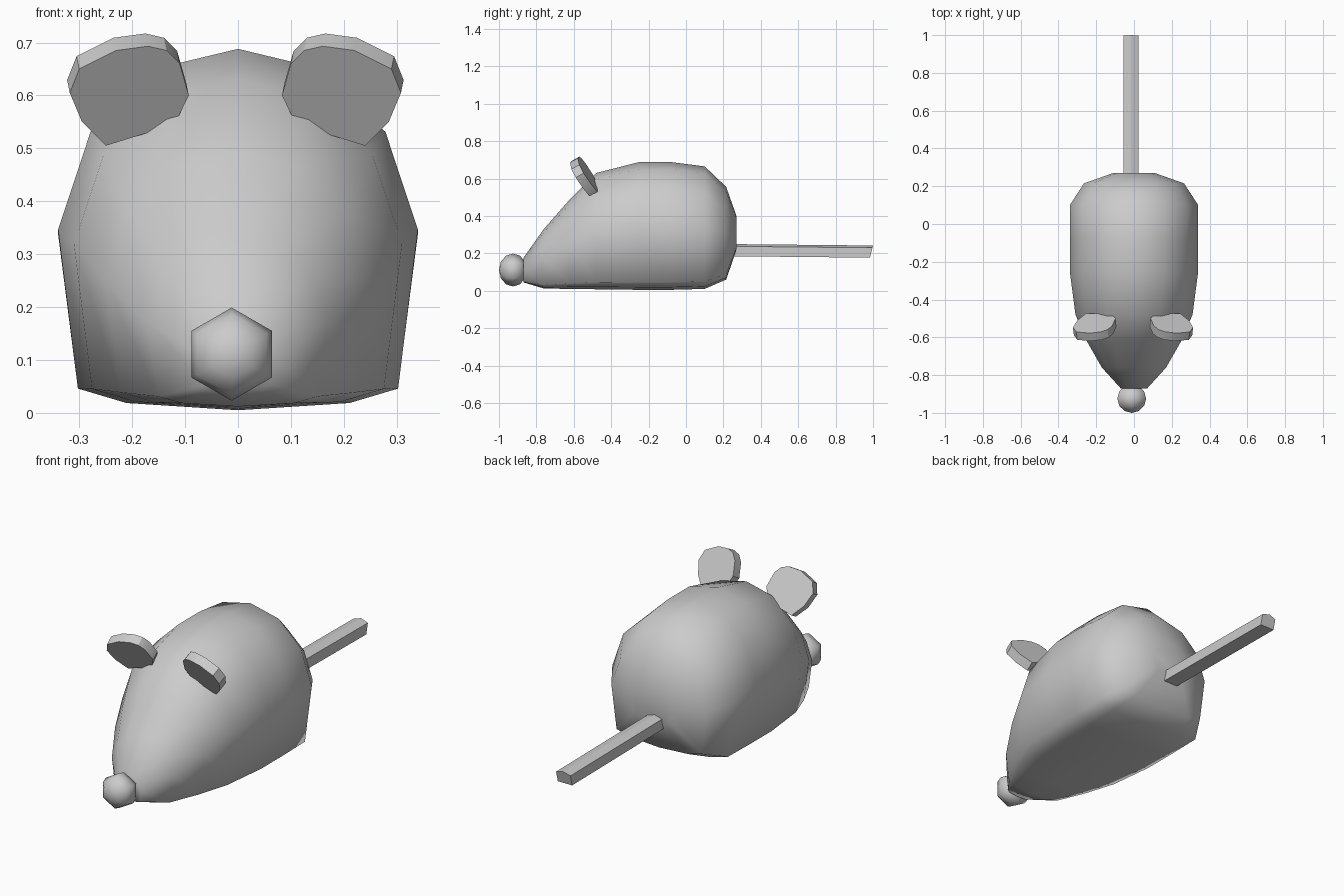
import bpy
import bmesh
import math
from mathutils import Vector

if "Cube" in bpy.data.objects:
    bpy.data.objects.remove(bpy.data.objects["Cube"])

grey = bpy.data.materials.new("soft grey")
grey.use_nodes = True
grey.diffuse_color = (0.6, 0.6, 0.6, 1)
grey.node_tree.nodes["Principled BSDF"].inputs["Base Color"].default_value = (0.6, 0.6, 0.6, 1)


def finish(name, bm, angle):
    bmesh.ops.recalc_face_normals(bm, faces=bm.faces)
    mesh = bpy.data.meshes.new(name)
    bm.to_mesh(mesh)
    bm.free()
    mesh.materials.append(grey)
    obj = bpy.data.objects.new(name, mesh)
    bpy.context.collection.objects.link(obj)
    bpy.ops.object.select_all(action="DESELECT")
    obj.select_set(True)
    bpy.context.view_layer.objects.active = obj
    bpy.ops.object.shade_smooth_by_angle(angle=math.radians(angle))
    return obj


def loft(name, rings, angle):
    """Skin a list of equal-length point rings and cap both ends."""
    bm = bmesh.new()
    loops = [[bm.verts.new(p) for p in ring] for ring in rings]
    count = len(loops[0])
    for a, b in zip(loops, loops[1:]):
        for i in range(count):
            j = (i + 1) % count
            bm.faces.new((a[i], a[j], b[j], b[i]))
    bm.faces.new(loops[0])
    bm.faces.new(loops[-1])
    return finish(name, bm, angle)


# Body: one half-section, mirrored and scaled along the length
half = [(0, 1), (0.46, 0.945), (0.82, 0.77), (1, 0.5), (0.89, 0.06), (0.62, 0.02), (0, 0)]
section = half + [(-x, z) for x, z in reversed(half[1:-1])]
# y, half width, bottom, top
stations = [
    (-0.87, 0.07, 0.045, 0.175),
    (-0.76, 0.17, 0.012, 0.33),
    (-0.62, 0.25, 0.01, 0.49),
    (-0.48, 0.31, 0.008, 0.63),
    (-0.25, 0.34, 0.005, 0.688),
    (-0.08, 0.34, 0.005, 0.688),
    (0.10, 0.34, 0.01, 0.665),
    (0.215, 0.265, 0.06, 0.555),
    (0.27, 0.11, 0.22, 0.4),
]
loft("body", [[(w * x, y, lo + (hi - lo) * z) for x, z in section]
              for y, w, lo, hi in stations], 80)

# Nose: six-sided ball pointing forward
bm = bmesh.new()
bmesh.ops.create_uvsphere(bm, u_segments=6, v_segments=6, radius=1)
for v in bm.verts:
    x, y, z = v.co
    v.co = (-0.012 + 0.088 * x, -0.925 + 0.075 * z, 0.111 + 0.088 * y)
finish("nose", bm, 80)

# Tail: straight bar with a slightly arched top
bar = [(-0.055, 0.185), (0.025, 0.185), (0.025, 0.238), (-0.015, 0.25), (-0.055, 0.238)]
loft("tail", [[(x, 0.2, z) for x, z in bar],
              [(x, 1 - 0.25 * (0.25 - z), z - 0.008) for x, z in bar]], 30)

# Ears: thick tilted discs
outline = [(0.083, 0.6), (0.1, 0.66), (0.125, 0.685), (0.16, 0.693), (0.22, 0.685),
           (0.29, 0.65), (0.308, 0.605), (0.285, 0.55), (0.24, 0.505), (0.11, 0.545)]
for side, name in ((1, "left_ear"), (-1, "right_ear")):
    front = [Vector((x, -0.565 - 0.6 * (z - 0.6) - 0.2 * (x - 0.2), z)) for x, z in outline]
    back = [p + Vector((0.005, 0.042, 0.024)) for p in front]
    shift = min(0, side) * 0.01
    loft(name, [[(side * p.x + shift, p.y, p.z) for p in ring] for ring in (front, back)], 30)
